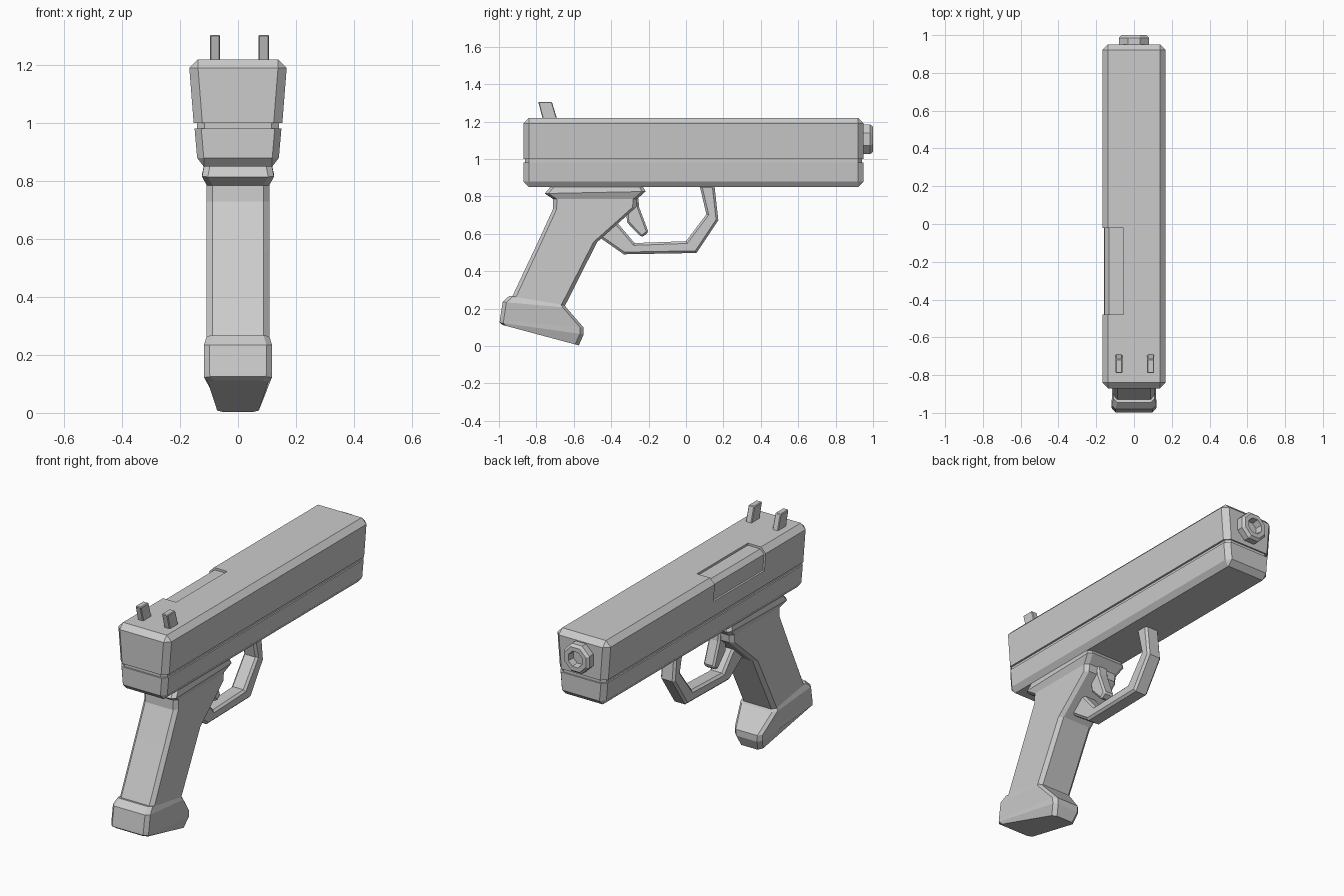
import bpy, bmesh, math

if "Cube" in bpy.data.objects:
    bpy.data.objects.remove(bpy.data.objects["Cube"])


def loft(name, rings, bevel=0.0):
    """Skin a list of equal-length closed rings and cap both ends."""
    bm = bmesh.new()
    vs = [[bm.verts.new(p) for p in r] for r in rings]
    n = len(vs[0])
    for a, b in zip(vs, vs[1:]):
        for i in range(n):
            j = (i + 1) % n
            bm.faces.new((a[i], a[j], b[j], b[i]))
    bm.faces.new(vs[0])
    bm.faces.new(vs[-1])
    bmesh.ops.remove_doubles(bm, verts=bm.verts, dist=1e-4)
    bmesh.ops.recalc_face_normals(bm, faces=bm.faces)
    me = bpy.data.meshes.new(name)
    bm.to_mesh(me)
    bm.free()
    ob = bpy.data.objects.new(name, me)
    bpy.context.collection.objects.link(ob)
    if bevel:
        m = ob.modifiers.new("bevel", "BEVEL")
        m.width = bevel
        m.segments = 1
        m.limit_method = "ANGLE"
        m.angle_limit = math.radians(60)
    return ob


def side_plate(name, yz, x0, x1, bevel=0.0):
    """Extrude a side profile across x."""
    return loft(name, [[(x, y, z) for y, z in yz] for x in (x0, x1)], bevel)


def body(name, z_in, w_in, z_mid, w_mid, z_out, w_out):
    """Long bar along y with chamfered long edges and chamfered ends."""
    c = w_mid - w_out

    def sec(y, end):
        if end:
            half = [(w_in - c, z_in), (w_out, z_mid), (w_out, z_mid)]
        else:
            half = [(w_in, z_in), (w_mid, z_mid), (w_out, z_out)]
        pts = half + [(-x, z) for x, z in reversed(half)]
        return [(x, y, z) for x, z in pts]
    return loft(name, [sec(-0.87, 1), sec(-0.84, 0), sec(0.92, 0), sec(0.95, 1)])


# upper slide, lower frame, and the recessed core that forms the groove
slide = body("slide", 1.0, 0.153, 1.19, 0.168, 1.22, 0.138)
body("frame", 0.982, 0.15, 0.88, 0.141, 0.85, 0.118)
loft("groove_core", [[(x, y, z) for x, y in
     ((-.142, -.84), (-.115, -.862), (.115, -.862), (.142, -.84),
      (.142, .92), (.115, .942), (-.115, .942), (-.142, .92))] for z in (0.96, 1.02)])

# shallow ejection port wrapping over the left top edge
port = [(-.25, 1.3), (-.055, 1.3), (-.055, 1.208), (-.133, 1.208),
        (-.157, 1.183), (-.149, 1.09), (-.25, 1.09)]
cutter = loft("port_cutter", [[(x, y, z) for x, z in port] for y in (-0.48, -0.02)])
cutter.hide_render = True
cutter.hide_viewport = True
cutter.display_type = "WIRE"
cut = slide.modifiers.new("port", "BOOLEAN")
cut.operation = "DIFFERENCE"
cut.solver = "EXACT"
cut.object = cutter

# octagonal muzzle with a bore
muzzle = []
for y, r in ((0.93, 0.086), (0.985, 0.086), (1.0, 0.072), (1.0, 0.047), (0.96, 0.042)):
    muzzle.append([(r * math.cos(math.pi * (k + .5) / 4), y,
                    1.105 + r * math.sin(math.pi * (k + .5) / 4)) for k in range(8)])
loft("muzzle", muzzle)

# rear sight posts
sight = [(-.765, 1.21), (-.688, 1.21), (-.717, 1.305), (-.79, 1.305)]
side_plate("sight_left", sight, -0.097, -0.062, 0.004)
side_plate("sight_right", sight, 0.07, 0.107, 0.004)


# grip and base: chamfered-rectangle rings from back point to front point
def grip_ring(yb, zb, yf, zf, wb, wf, c=0.02):
    t = c / (yf - yb)
    half = [(0, wb - c), (t, wb), (1 - t, wf), (1, wf - c)]
    pts = half + [(s, -w) for s, w in reversed(half)]
    return [(w, yb + s * (yf - yb), zb + s * (zf - zb)) for s, w in pts]


loft("grip", [grip_ring(*a) for a in (
    (-.717, .86, -.235, .86, .116, .116),
    (-.755, .815, -.216, .826, .124, .124),
    (-.71, .785, -.262, .785, .108, .108),
    (-.712, .73, -.266, .742, .108, .108),
    (-.792, .555, -.475, .555, .108, .108),
    (-.93, .262, -.648, .213, .108, .108))])
loft("grip_base", [grip_ring(*a) for a in (
    (-.945, .268, -.648, .218, .108, .108),
    (-.98, .235, -.640, .205, .118, .116),
    (-.995, .14, -.547, .098, .118, .088),
    (-.997, .125, -.547, .062, .117, .086),
    (-.98, .112, -.573, .003, .104, .072))])

# trigger guard
side_plate("trigger_guard", [
    (-.49, .60), (-.333, .49), (.056, .497), (.173, .672), (.152, .86),
    (.072, .86), (.109, .704), (0, .56), (-.275, .55), (-.36, .65), (-.42, .68)],
    -0.045, 0.045, 0.012)

# trigger
side_plate("trigger", [
    (-.33, .83), (-.26, .83), (-.25, .74), (-.2, .607), (-.238, .58), (-.315, .66)],
    -0.035, 0.035, 0.01)
